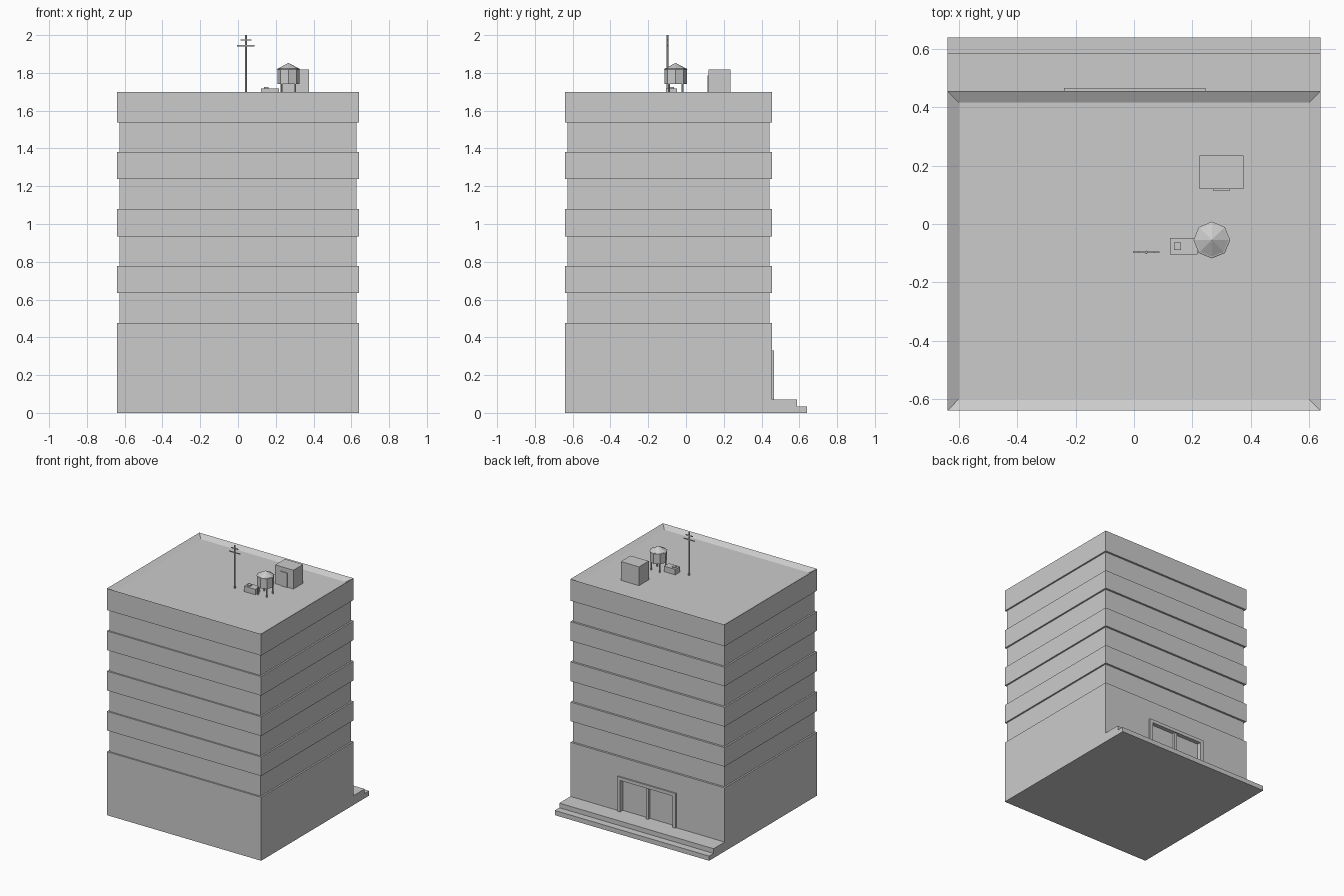
import bpy, bmesh, math

if "Cube" in bpy.data.objects:
    bpy.data.objects.remove(bpy.data.objects["Cube"])

grey = bpy.data.materials.new("plain grey")
grey.diffuse_color = (0.6, 0.6, 0.6, 1)
grey.use_nodes = True
grey.node_tree.nodes["Principled BSDF"].inputs["Base Color"].default_value = grey.diffuse_color


def finish(name, bm):
    bmesh.ops.recalc_face_normals(bm, faces=bm.faces)
    me = bpy.data.meshes.new(name)
    bm.to_mesh(me)
    bm.free()
    me.materials.append(grey)
    ob = bpy.data.objects.new(name, me)
    bpy.context.collection.objects.link(ob)
    return ob


def box(name, x0, x1, y0, y1, z0, z1):
    bm = bmesh.new()
    bmesh.ops.create_cube(bm, size=1)
    for v in bm.verts:
        v.co.x = x1 if v.co.x > 0 else x0
        v.co.y = y1 if v.co.y > 0 else y0
        v.co.z = z1 if v.co.z > 0 else z0
    return finish(name, bm)


def prism(name, x, y, z0, z1, r0, r1, sides):
    bm = bmesh.new()
    bmesh.ops.create_cone(bm, cap_ends=True, segments=sides, radius1=r0,
                          radius2=r1, depth=z1 - z0)
    bmesh.ops.translate(bm, verts=bm.verts, vec=(x, y, (z0 + z1) / 2))
    return finish(name, bm)


W, FRONT, BACK = 0.64, -0.64, 0.456
TOP, ROOF = 1.70, 1.677

# Ground floor with a recessed doorway
ground = box("ground_floor", -W, W, FRONT, BACK, 0, 0.476)
cutter = box("doorway_cutter", -0.215, 0.22, 0.435, 0.6, 0.07, 0.305)
cutter.hide_render = True
cutter.hide_viewport = True
mod = ground.modifiers.new("doorway", "BOOLEAN")
mod.operation = "DIFFERENCE"
mod.solver = "EXACT"
mod.object = cutter

# Recessed window strips form one core behind the projecting bands
box("window_core", -0.628, 0.628, -0.628, 0.441, 0.47, 1.56)
for i, (z0, z1) in enumerate([(0.635, 0.778), (0.935, 1.08), (1.238, 1.381)]):
    box(f"floor_band_{i + 1}", -W, W, FRONT, BACK, z0, z1)

# Top band with a sunken roof behind the parapet
top = box("top_band", -W, W, FRONT, BACK, 1.538, TOP)
bm = bmesh.new()
bm.from_mesh(top.data)
bm.normal_update()
lid = max(bm.faces, key=lambda f: f.calc_center_median().z)
bmesh.ops.inset_region(bm, faces=[lid], thickness=0.04, use_even_offset=True)
for v in lid.verts:
    v.co.z = ROOF
bm.to_mesh(top.data)
bm.free()

# Entrance steps
box("upper_step", -W, W, BACK - 0.001, 0.587, 0, 0.07)
box("lower_step", -W, W, 0.586, 0.64, 0, 0.035)

# Door frame, centre post and door leaves
box("frame_left", -0.24, -0.215, 0.436, 0.466, 0.07, 0.33)
box("frame_right", 0.22, 0.245, 0.436, 0.466, 0.07, 0.33)
box("frame_head", -0.215, 0.22, 0.436, 0.466, 0.305, 0.33)
box("door_post", -0.007, 0.012, 0.43, 0.456, 0.07, 0.305)

# Roof stair house and its door
box("stair_house", 0.225, 0.376, 0.12, 0.235, ROOF - 0.002, 1.818)
box("stair_house_door", 0.272, 0.327, 0.114, 0.121, ROOF, 1.785)

# Water tank on four legs
TX, TY = 0.267, -0.055
prism("tank_body", TX, TY, 1.742, 1.822, 0.059, 0.059, 8)
prism("tank_roof", TX, TY, 1.819, 1.853, 0.063, 0.0, 8)
for sx in (-1, 1):
    for sy in (-1, 1):
        prism("tank_leg", TX + sx * 0.036, TY + sy * 0.036, ROOF, 1.745,
              0.005, 0.005, 6)

# Roof vent unit
box("vent_unit", 0.123, 0.217, -0.105, -0.048, ROOF, 1.718)
box("vent_cap", 0.137, 0.162, -0.09, -0.063, 1.717, 1.725)

# Antenna mast with crossbars
AX, AY = 0.042, -0.097
prism("antenna_mast", AX, AY, ROOF, 2.0, 0.006, 0.005, 6)
box("antenna_long_bar", AX - 0.046, AX + 0.046, AY - 0.003, AY + 0.003, 1.941, 1.947)
box("antenna_short_bar", AX - 0.029, AX + 0.029, AY - 0.003, AY + 0.003, 1.972, 1.978)
